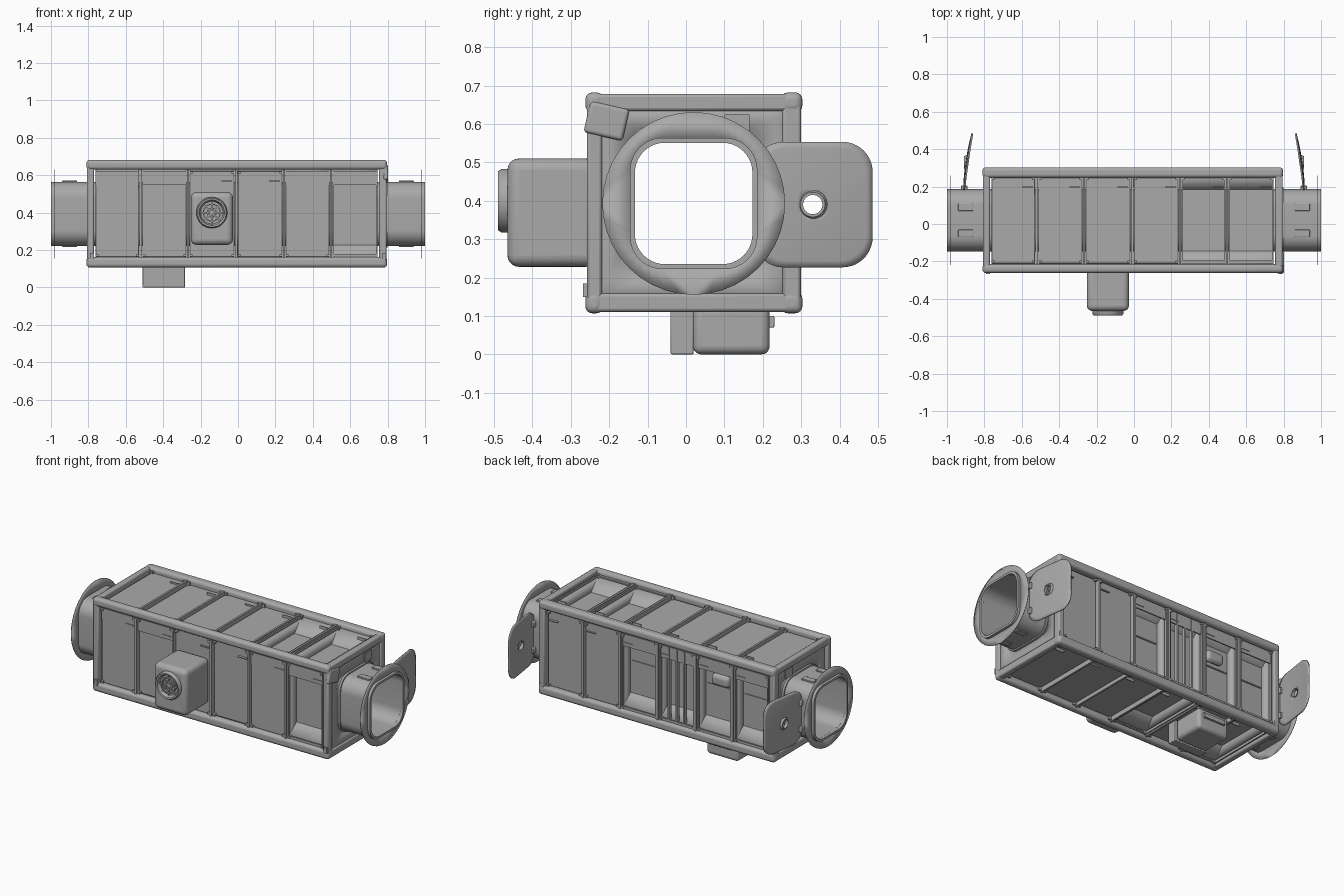
import bpy, bmesh, math
from mathutils import Vector, Matrix

if "Cube" in bpy.data.objects:
    bpy.data.objects.remove(bpy.data.objects["Cube"])

GREY = bpy.data.materials.new("mid_grey")
GREY.diffuse_color = (0.4, 0.4, 0.4, 1)
GREY.use_nodes = True
GREY.node_tree.nodes["Principled BSDF"].inputs["Base Color"].default_value = GREY.diffuse_color
CY, CZ = 0.02, 0.393                                   # axis of the module
CUTS = [-0.77, -0.52, -0.267, -0.01, 0.246, 0.497, 0.755]   # bay borders along x


def finish(name, bm, bevel=0, seg=3, solid=0, angle=35):
    bmesh.ops.recalc_face_normals(bm, faces=bm.faces)
    me = bpy.data.meshes.new(name)
    bm.to_mesh(me)
    bm.free()
    me.materials.append(GREY)
    ob = bpy.data.objects.new(name, me)
    bpy.context.collection.objects.link(ob)
    if solid:
        m = ob.modifiers.new("solid", 'SOLIDIFY')
        m.thickness, m.offset = solid, 0
    if bevel:
        m = ob.modifiers.new("bevel", 'BEVEL')
        m.width, m.segments = bevel, seg
    bpy.ops.object.select_all(action='DESELECT')
    ob.select_set(True)
    bpy.context.view_layer.objects.active = ob
    bpy.ops.object.shade_smooth_by_angle(angle=math.radians(angle))
    return ob


def add_box(bm, a, b):
    a, b = Vector(a), Vector(b)
    s = [max(abs(q - p), 0.001) for p, q in zip(a, b)]
    bmesh.ops.create_cube(bm, size=1, matrix=Matrix.Translation((a + b) / 2) @ Matrix.Diagonal((*s, 1)))


def boxes(name, pairs, bevel=0, seg=3):
    bm = bmesh.new()
    for a, b in pairs:
        add_box(bm, a, b)
    return finish(name, bm, bevel, seg)


def rrect(hy, hz, r, cy=CY, cz=CZ, per=10):
    """Rounded rectangle as (y, z) points."""
    pts = []
    for k, (sy, sz) in enumerate([(1, 1), (-1, 1), (-1, -1), (1, -1)]):
        for i in range(per + 1):
            t = math.pi / 2 * (k + i / per)
            pts.append((cy + sy * (hy - r) + r * math.cos(t), cz + sz * (hz - r) + r * math.sin(t)))
    return pts


def loft(name, loops, cyclic=False, **kw):
    bm = bmesh.new()
    rows = [[bm.verts.new(p) for p in lp] for lp in loops]
    n = len(rows[0])
    for j in range(len(rows) if cyclic else len(rows) - 1):
        a, b = rows[j], rows[(j + 1) % len(rows)]
        for i in range(n):
            k = (i + 1) % n
            bm.faces.new((a[i], a[k], b[k], b[i]))
    return finish(name, bm, **kw)


def at_x(x, pts):
    return [(x, y, z) for y, z in pts]


# Long corner rails
Y = [(-0.262, -0.215), (0.247, 0.303)]
Z = [(0.107, 0.163), (0.63, 0.682)]
boxes("corner_rails", [((-0.81, y0, z0), (0.797, y1, z1)) for y0, y1 in Y for z0, z1 in Z], 0.018, 4)

# End frames joining the rails
pairs = []
for x0, x1 in ((-0.808, -0.77), (0.755, 0.795)):
    pairs += [((x0, y0 + .004, 0.12), (x1, y1 - .004, 0.668)) for y0, y1 in Y]
    pairs += [((x0, -0.25, z0 + .004), (x1, 0.29, z1 - .004)) for z0, z1 in Z]
boxes("end_frames", pairs, 0.008, 2)

# Through passage with both tunnels, and end walls, flanges and doors
outer, inner = rrect(0.166, 0.171, 0.085), rrect(0.153, 0.158, 0.078)
loft("passage_tunnel", [at_x(-1, outer), at_x(1, outer), at_x(1, inner), at_x(-1, inner)], True)
for s, side in ((1, "right"), (-1, "left")):
    wall = rrect(0.27, 0.27, 0.002)
    loft(side + "_end_wall", [at_x(s * 0.785, wall), at_x(s * 0.785, outer)], solid=0.004)
    loft(side + "_flange", [at_x(s * 0.982, inner), at_x(s * 0.982, rrect(0.238, 0.238, 0.238))], solid=0.003)
    loft(side + "_tunnel_band", [at_x(s * x, rrect(0.166 + d, 0.171 + d, 0.085 + d))
                                 for x, d in ((0.785, 0.0), (0.785, 0.008), (0.80, 0.008), (0.80, 0.0))])

    # Open door, a shallow dish with a round port
    def dish(y, z):
        u, v = (y - 0.33) / 0.155, (z - 0.39) / 0.163
        return s * (0.905 - 0.045 * (y - 0.175) / 0.31 + 0.014 * (1 - min(1, (u * u + v * v) / 2)))
    rings = []
    for k in range(9):
        t = k / 8
        prof = rrect(0.026 + 0.129 * t, 0.026 + 0.137 * t, 0.026 + 0.052 * t, 0.33, 0.39)
        rings.append([(dish(y, z), y, z) for y, z in prof])
    loft(side + "_door", rings, solid=0.008)
    cx = dish(0.33, 0.39)
    loft(side + "_door_port", [at_x(cx + s * d, rrect(r, r, r, 0.33, 0.39))
                               for d, r in ((-0.008, 0.025), (0.012, 0.025), (0.012, 0.032), (0, 0.038))])
    # Hinge and latches on the tunnel
    boxes(side + "_hinge", [((s * 0.89, 0.175, z), (s * 0.925, 0.205, z + 0.035)) for z in (0.29, 0.45)], 0.004, 2)
    boxes(side + "_latches", [((s * 0.86, y, z), (s * 0.94, y + 0.04, z + 0.012))
                              for y in (-0.07, 0.07) for z in (0.216, 0.56)], 0.003, 2)
    boxes(side + "_wall_fittings", [((s * 0.785, 0.10, 0.57), (s * 0.793, 0.165, 0.625)),
                                    ((s * 0.77, -0.268, 0.15), (s * 0.79, -0.25, 0.185)),
                                    ((s * 0.77, 0.285, 0.15), (s * 0.79, 0.30, 0.18))])

# Tilted pad on the right end wall
pad = boxes("tilted_pad", [((-0.012, -0.052, -0.042), (0.012, 0.052, 0.042))], 0.01, 4)
pad.location = (0.79, -0.207, 0.608)
pad.rotation_euler = (math.radians(-13), 0, 0)


# Racks: u runs along x, v across the face, d is the depth below the face
FACES = {
    "front": lambda u, v, d: (u, -0.25 + d, CZ + v),
    "back": lambda u, v, d: (u, 0.293 - d, CZ + v),
    "top": lambda u, v, d: (u, CY + v, 0.668 - d),
    "bottom": lambda u, v, d: (u, CY + v, 0.118 + d),
}
DEEP = {"front": {5}, "back": {0, 1, 2, 3}, "top": {4, 5}, "bottom": {0, 2}}
LID = {"front": {0, 1, 4, 5}, "back": {0, 1, 2, 3}, "top": set(), "bottom": set()}

for face, P in FACES.items():
    # Dividers between the bays
    boxes(face + "_dividers", [(P(c - 0.006, -0.232, -0.002), P(c + 0.006, 0.232, 0.05)) for c in CUTS[1:-1]])
    trays, panels, trims = bmesh.new(), [], []
    for i in range(6):
        u0, u1 = CUTS[i] + 0.009, CUTS[i + 1] - 0.009
        if i in DEEP[face]:
            # Open tray sloping in to the passage wall
            top = [trays.verts.new(P(u, v, 0.012)) for u, v in ((u0, -.23), (u1, -.23), (u1, .23), (u0, .23))]
            low = [trays.verts.new(P(u, v, 0.095)) for u, v in ((u0, -.165), (u1, -.165), (u1, .165), (u0, .165))]
            trays.faces.new(low)
            for k in range(4):
                m = (k + 1) % 4
                trays.faces.new((top[k], top[m], low[m], low[k]))
            trims.append((P(u0, -0.23, 0.008), P(u1, -0.215, 0.016)))
            trims += [(P(u, -0.23, 0.004), P(u + 0.008, 0.23, 0.02)) for u in (u0, u1 - 0.008)]
        else:
            panels.append((P(u0, -0.23, 0.016 + 0.006 * (i % 2)), P(u1, 0.23, 0.06)))
        if i in LID[face]:
            trims.append((P(u0, 0.155, 0.010), P(u1, 0.23, 0.018)))
        # Small corner catches
        trims += [(P(u, v, 0.002), P(u + 0.016, v + 0.012, 0.024))
                  for u in (u0, u1 - 0.016) for v in (-0.228, 0.216)]
        trims.append((P(u1 - 0.07, 0.175, 0.006), P(u1 - 0.012, 0.18, 0.024)))
    finish(face + "_open_racks", trays, solid=0.003)
    boxes(face + "_rack_panels", panels, 0.003, 2)
    boxes(face + "_rack_trim", trims)

# Details in the open back bays: posts, shelf strips and a small hood
B = FACES["back"]
boxes("back_posts", [(B(u, -0.225, 0.008), B(u + 0.012, 0.225, 0.03)) for u in (-0.19, -0.14, -0.085)])
boxes("back_strips", [(B(CUTS[i] + 0.02, 0.03, 0.088), B(CUTS[i + 1] - 0.02, 0.037, 0.095)) for i in (0, 1, 3)])
boxes("back_hood", [(B(-0.455, 0.05, 0.05), B(-0.335, 0.12, 0.095))], 0.025, 4)

# Front blower: rounded housing, ring and spoked grille
boxes("blower_housing", [((-0.252, -0.465, 0.228), (-0.027, -0.23, 0.51))], 0.03, 5)
FX, FZ = -0.14, 0.40


def circle(r, y, n=40):
    return [(FX + r * math.cos(2 * math.pi * i / n), y, FZ + r * math.sin(2 * math.pi * i / n)) for i in range(n)]


loft("blower_ring", [circle(r, y) for r, y in ((0.083, -0.455), (0.083, -0.48), (0.077, -0.489),
                                               (0.068, -0.487), (0.060, -0.468))])
bm = bmesh.new()
for k in range(4):
    rot = Matrix.Translation((FX, -0.472, FZ)) @ Matrix.Rotation(k * math.pi / 4, 4, 'Y')
    bmesh.ops.create_cube(bm, size=1, matrix=rot @ Matrix.Diagonal((0.125, 0.006, 0.008, 1)))
finish("blower_spokes", bm)
for r in (0.02, 0.042):
    loft("blower_grille_ring", [circle(r, -0.466), circle(r, -0.477), circle(r + 0.006, -0.477), circle(r + 0.006, -0.466)])

# Unit hanging under the module
boxes("under_block", [((-0.51, -0.04, 0), (-0.283, 0.02, 0.13))], 0.004, 2)
boxes("under_tank", [((-0.505, 0.018, 0), (-0.288, 0.218, 0.13))], 0.022, 5)
boxes("under_bracket", [((-0.47, 0.21, 0.07), (-0.32, 0.23, 0.10))], 0.003, 2)
